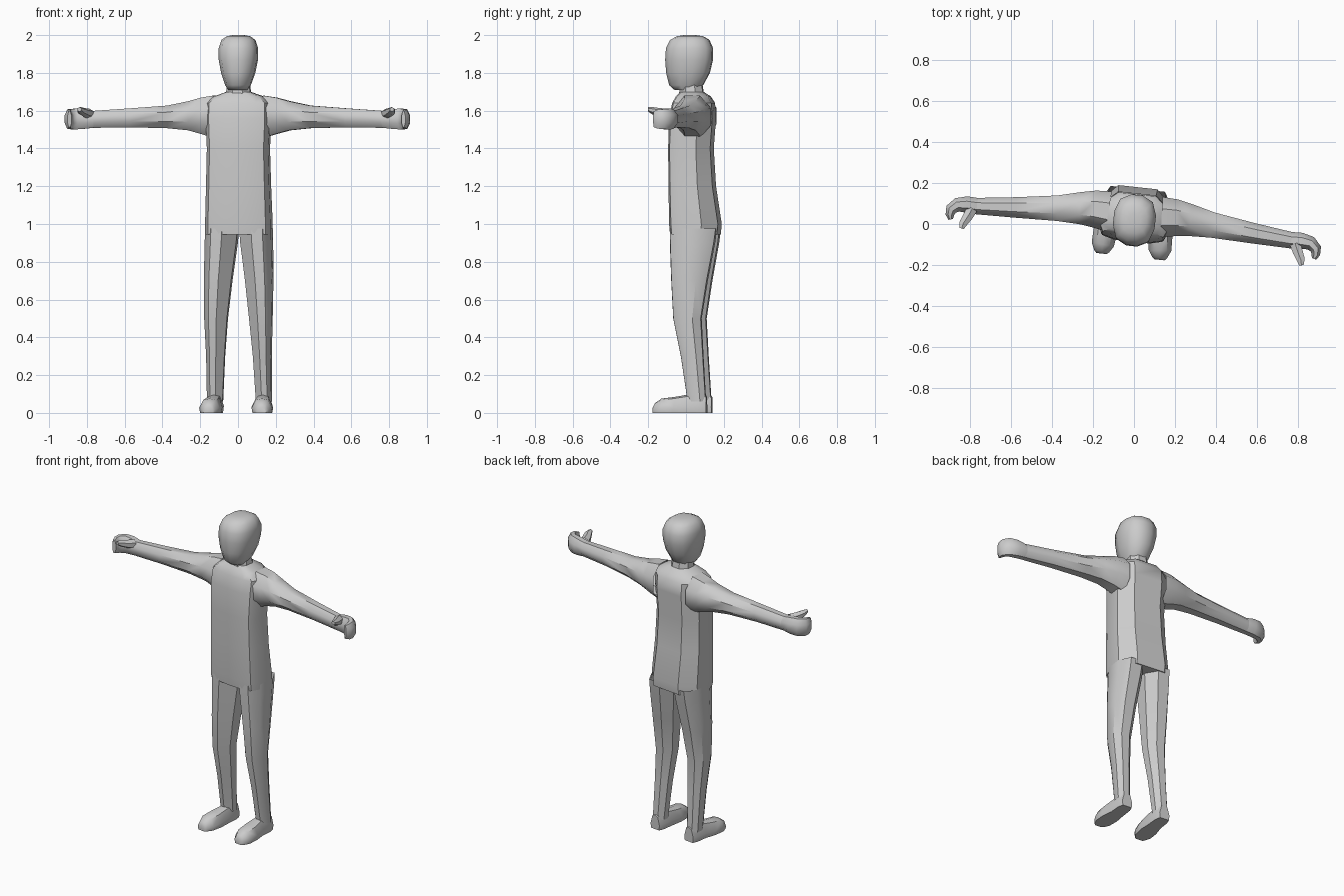
import bpy, bmesh, math
from mathutils import Vector

if "Cube" in bpy.data.objects:
    bpy.data.objects.remove(bpy.data.objects["Cube"])

TURN = math.radians(-6.2)      # the whole figure stands slightly turned


def loft(name, rings, cap_start=True, cap_end=True, mirror=False, angle=40):
    """Skin a list of equal-length point rings."""
    bm = bmesh.new()
    loops = [[bm.verts.new(p) for p in r] for r in rings]
    n = len(loops[0])
    for a, b in zip(loops, loops[1:]):
        for i in range(n):
            j = (i + 1) % n
            bm.faces.new((a[i], a[j], b[j], b[i]))
    if cap_start:
        bm.faces.new(loops[0][::-1])
    if cap_end:
        bm.faces.new(loops[-1])
    bmesh.ops.recalc_face_normals(bm, faces=bm.faces[:])
    me = bpy.data.meshes.new(name)
    bm.to_mesh(me)
    bm.free()
    ob = bpy.data.objects.new(name, me)
    bpy.context.collection.objects.link(ob)
    ob.rotation_euler.z = TURN
    if mirror:
        ob.modifiers.new("mirror", 'MIRROR').use_mirror_merge = False
    bpy.ops.object.select_all(action='DESELECT')
    bpy.context.view_layer.objects.active = ob
    ob.select_set(True)
    bpy.ops.object.shade_smooth_by_angle(angle=math.radians(angle))
    return ob


def oval(n, power):
    """Rounded-box outline in the -1..1 square."""
    out = []
    for i in range(n):
        t = 2 * math.pi * (i + 0.5) / n
        c, s = math.cos(t), math.sin(t)
        k = (abs(c) ** power + abs(s) ** power) ** (-1 / power)
        out.append((c * k, s * k))
    m = max(p[0] for p in out)
    return [(x / m, y / m) for x, y in out]


def upright(outline, stations):
    """Horizontal rings from (z, centre x, half width, front y, back y)."""
    return [[(cx + u * w, (f + b) / 2 + v * (b - f) / 2, z) for u, v in outline]
            for z, cx, w, f, b in stations]


def along(outline, path):
    """Vertical rings across a path of (x, y, z, half width, half height)."""
    rings = []
    for i, (x, y, z, w, h) in enumerate(path):
        a, b = path[max(i - 1, 0)], path[min(i + 1, len(path) - 1)]
        d = Vector((b[0] - a[0], b[1] - a[1], 0)).normalized()
        rings.append([(x - d.y * u * w, y + d.x * u * w, z + v * h) for u, v in outline])
    return rings


# Torso with chamfered back, bulging seat and sloping shoulders
trunk = [(0, -1), (.55, -.96), (.88, -.84), (1, -.45), (1, .4), (.55, 1),
         (-.55, 1), (-1, .4), (-1, -.45), (-.88, -.84), (-.55, -.96)]
loft("torso", upright(trunk, [
    (.945, 0, .174, -.08, .175), (1.0, 0, .174, -.085, .18), (1.2, 0, .168, -.088, .15),
    (1.4, 0, .163, -.09, .138), (1.56, 0, .17, -.085, .15), (1.64, 0, .168, -.068, .145),
    (1.675, 0, .13, -.05, .125), (1.7, 0, .062, -.028, .09)]), cap_end=False, angle=35)

# Neck
loft("neck", upright(oval(8, 2), [
    (1.685, 0, .066, -.034, .094), (1.74, 0, .058, -.03, .085)]), False, False)

# Head
loft("head", upright(oval(12, 2.7), [
    (1.71, 0, .05, -.06, .06), (1.735, 0, .066, -.088, .09), (1.8, 0, .088, -.103, .125),
    (1.87, 0, .101, -.108, .141), (1.93, 0, .102, -.104, .142), (1.975, 0, .087, -.082, .122),
    (1.994, 0, .06, -.045, .09), (2.0, 0, .03, -.01, .05)]), angle=50)

# Legs, faceted with a ridge down the front
leg = [(-1, -.3), (-.15, -1), (.55, -.93), (1, -.4), (1, .45), (.5, 1), (-.4, 1), (-1, .45)]
loft("legs", upright(leg, [
    (.975, .09, .085, -.078, .172), (.9, .094, .083, -.077, .162), (.7, .109, .072, -.068, .125),
    (.5, .119, .06, -.056, .094), (.3, .124, .048, -.015, .105), (.06, .13, .041, .022, .12)]),
    False, False, True, angle=35)

# Feet
shoe = [(-.9, -1), (.9, -1), (1, -.3), (.6, .8), (0, 1), (-.6, .8), (-1, -.3)]
loft("feet", along(shoe, [(x, y, h, w, h) for y, x, w, h in [
    (.124, .13, .034, .045), (.09, .13, .045, .052), (.02, .13, .047, .048),
    (-.05, .135, .058, .042), (-.115, .14, .055, .038), (-.15, .142, .036, .026),
    (-.16, .142, .025, .016)]]), mirror=True, angle=42)

# Arms tapering from the shoulders to the wrists
loft("arms", along(oval(8, 2.6), [
    (.13, .048, 1.568, .098, .112), (.2, .052, 1.573, .09, .096), (.27, .048, 1.573, .078, .077),
    (.38, .036, 1.567, .062, .06), (.58, .018, 1.562, .05, .05), (.77, .004, 1.554, .04, .045)]),
    False, False, True, angle=44)

# Mitten hands with fingers curled to the front
loft("hands", along(oval(8, 3), [
    (.765, .004, 1.554, .04, .044), (.82, .006, 1.556, .04, .052), (.865, .0, 1.556, .034, .055),
    (.893, -.025, 1.555, .028, .053), (.896, -.052, 1.555, .021, .05), (.889, -.074, 1.555, .011, .042)]),
    False, True, True, angle=44)

# Thumbs pointing forward above the fingers
loft("thumbs", along(oval(6, 2), [
    (.79, -.01, 1.583, .026, .024), (.808, -.05, 1.588, .024, .022), (.826, -.085, 1.598, .02, .018),
    (.832, -.112, 1.607, .011, .01)]), False, True, True, angle=50)
